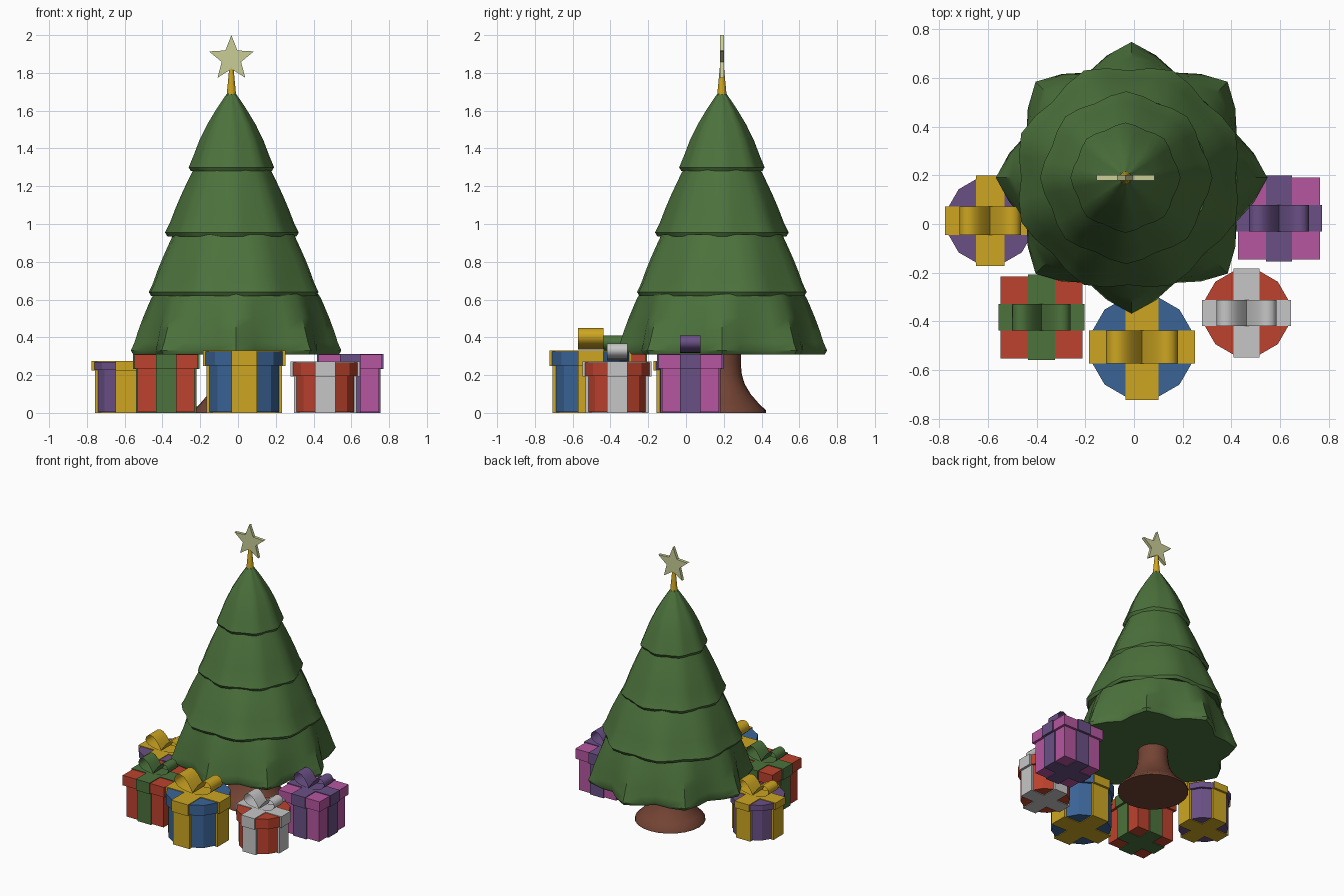
import bpy, bmesh, math
from math import sin, cos, pi, radians

if "Cube" in bpy.data.objects:
    bpy.data.objects.remove(bpy.data.objects["Cube"])


def material(name, r, g, b):
    lin = lambda c: ((c / 255 + 0.055) / 1.055) ** 2.4 if c > 10 else c / 255 / 12.92
    m = bpy.data.materials.new(name)
    m.diffuse_color = (lin(r), lin(g), lin(b), 1)
    m.use_nodes = True
    m.node_tree.nodes["Principled BSDF"].inputs["Base Color"].default_value = m.diffuse_color
    return m


GREEN = material("pine green", 76, 114, 60)
BROWN = material("bark brown", 116, 68, 52)
GOLD = material("gold", 205, 166, 34)
STAR = material("pale yellow", 202, 206, 150)
BLUE = material("blue", 58, 100, 150)
RED = material("red", 188, 66, 45)
SILVER = material("silver", 198, 198, 198)
PINK = material("magenta", 182, 86, 160)
PURPLE = material("purple", 106, 80, 134)


def finish(bm, name, mat, smooth=None):
    bmesh.ops.recalc_face_normals(bm, faces=bm.faces)
    me = bpy.data.meshes.new(name)
    bm.to_mesh(me)
    bm.free()
    me.materials.append(mat)
    ob = bpy.data.objects.new(name, me)
    bpy.context.collection.objects.link(ob)
    if smooth:
        bpy.ops.object.select_all(action='DESELECT')
        ob.select_set(True)
        bpy.context.view_layer.objects.active = ob
        bpy.ops.object.shade_smooth_by_angle(angle=radians(smooth))
    return ob


def loft(name, rings, mat, n, cx, cy, smooth=None, turn=0.0):
    """rings: (z, radius, wave amplitude, wave phase in lobes, x shift)"""
    bm = bmesh.new()
    prev = None
    for z, r, amp, ph, dx in rings:
        ring = []
        for i in range(n):
            a = 2 * pi * i / n + turn
            rr = r + amp * cos(8 * a + ph)
            ring.append(bm.verts.new((cx + dx + rr * cos(a), cy + rr * sin(a), z)))
        if prev:
            for i in range(n):
                j = (i + 1) % n
                bm.faces.new((prev[i], prev[j], ring[j], ring[i]))
        else:
            bm.faces.new(ring)
        prev = ring
    bm.faces.new(prev)
    return finish(bm, name, mat, smooth)


def plain(pairs):
    return [(z, r, 0, 0, 0) for z, r in pairs]


def box(bm, x0, x1, y0, y1, z0, z1):
    vs = bmesh.ops.create_cube(bm, size=1)["verts"]
    for v in vs:
        v.co = ((x0 + x1) / 2 + v.co.x * (x1 - x0),
                (y0 + y1) / 2 + v.co.y * (y1 - y0),
                (z0 + z1) / 2 + v.co.z * (z1 - z0))


# ---- tree foliage: four scalloped tiers, from the bottom up
TX, TY = -0.035, 0.19
tiers = [  # bottom z, top z, bottom radius, top radius, wave, phase, x shift
    (0.31, 0.63, 0.512, 0.425, 0.045, 0, 0.025),
    (0.62, 0.945, 0.458, 0.325, 0.018, pi, 0.012),
    (0.935, 1.29, 0.342, 0.20, 0.012, 0, 0.003),
    (1.28, 1.69, 0.218, 0.022, 0.008, 0, 0.0),
]
rings = []
for k, (z0, z1, r0, r1, amp, ph, dx) in enumerate(tiers):
    h, d = z1 - z0, r0 - r1
    bulge = 0.025 if k == 3 else 0.008
    rings.append((z0, r0 - 0.012, amp, ph, dx))
    rings.append((z0 + 0.02, r0, amp, ph, dx))
    for t in (0.2, 0.4, 0.6, 0.8, 0.93):
        rings.append((z0 + h * t, r0 - d * t + bulge * sin(pi * t),
                      amp * (1 - 0.7 * t), ph, dx))
    rings.append((z1, r1, amp * 0.2, ph, dx))
loft("foliage", rings, GREEN, 32, TX, TY, 40)

# ---- trunk with flared foot
loft("trunk", plain([(0, 0.235), (0.015, 0.232), (0.05, 0.195), (0.1, 0.152),
                     (0.15, 0.122), (0.2, 0.106), (0.26, 0.1), (0.33, 0.1)]),
     BROWN, 24, -0.005, TY, 40)

# ---- spike and star
loft("star_spike", plain([(1.67, 0.026), (1.83, 0.011)]), GOLD, 12, TX, TY)
bm = bmesh.new()
pts = [(0.125 if i % 2 == 0 else 0.054, pi / 2 + i * pi / 5) for i in range(10)]
front, back = ([bm.verts.new((TX + r * cos(a), TY + y, 1.875 + r * sin(a)))
                for r, a in pts] for y in (-0.011, 0.011))
bm.faces.new(front)
bm.faces.new(back)
for i in range(10):
    j = (i + 1) % 10
    bm.faces.new((front[i], front[j], back[j], back[i]))
finish(bm, "star", STAR)


# ---- presents
LOOP = [(0, 0.1), (0.12, 0.35), (0.3, 0.68), (0.5, 0.92), (0.68, 1.0), (0.85, 0.95),
        (0.96, 0.8), (1.0, 0.6), (0.95, 0.42), (0.8, 0.25), (0.55, 0.14), (0.25, 0.08), (0, 0.05)]


def present(name, cx, cy, half, lid_z, top, bow_len, bow_h, w, paper, ribbon, sides):
    e = 0.008
    body = half - 0.017
    # body and lid: square or twelve-sided
    turn = pi / sides
    k = 1 / cos(turn)
    loft(name + "_body", plain([(0.005, body * k), (lid_z + 0.01, body * k)]),
         paper, sides, cx, cy, None, turn)
    loft(name + "_lid", plain([(lid_z, half * k), (top, half * k)]),
         paper, sides, cx, cy, None, turn)
    # ribbons wrapped both ways round body and lid
    bm = bmesh.new()
    for r, z0, z1 in ((body + e, 0, lid_z + 0.005), (half + e, lid_z - 0.003, top + 0.005)):
        box(bm, cx - w, cx + w, cy - r, cy + r, z0, z1)
        box(bm, cx - r, cx + r, cy - w, cy + w, z0, z1)
    finish(bm, name + "_ribbon", ribbon)
    # bow: two open loops
    bm = bmesh.new()
    for s in (-1, 1):
        rows = [[bm.verts.new((cx + s * x * bow_len, cy + y, top + 0.005 + z * bow_h))
                 for y in (-w, w)] for x, z in LOOP]
        for a, b in zip(rows, rows[1:]):
            bm.faces.new((a[0], a[1], b[1], b[0]))
    finish(bm, name + "_bow", ribbon, 50)


present("blue_present", 0.033, -0.505, 0.21, 0.25, 0.325, 0.148, 0.12, 0.067, BLUE, GOLD, 12)
present("purple_present", -0.59, 0.013, 0.177, 0.228, 0.27, 0.127, 0.097, 0.058, PURPLE, GOLD, 12)
present("red_round_present", 0.462, -0.365, 0.175, 0.195, 0.268, 0.123, 0.095, 0.054, RED, SILVER, 12)
present("red_square_present", -0.38, -0.383, 0.168, 0.235, 0.308, 0.12, 0.098, 0.055, RED, GREEN, 4)
present("magenta_present", 0.595, 0.023, 0.168, 0.235, 0.308, 0.123, 0.098, 0.054, PINK, PURPLE, 4)
